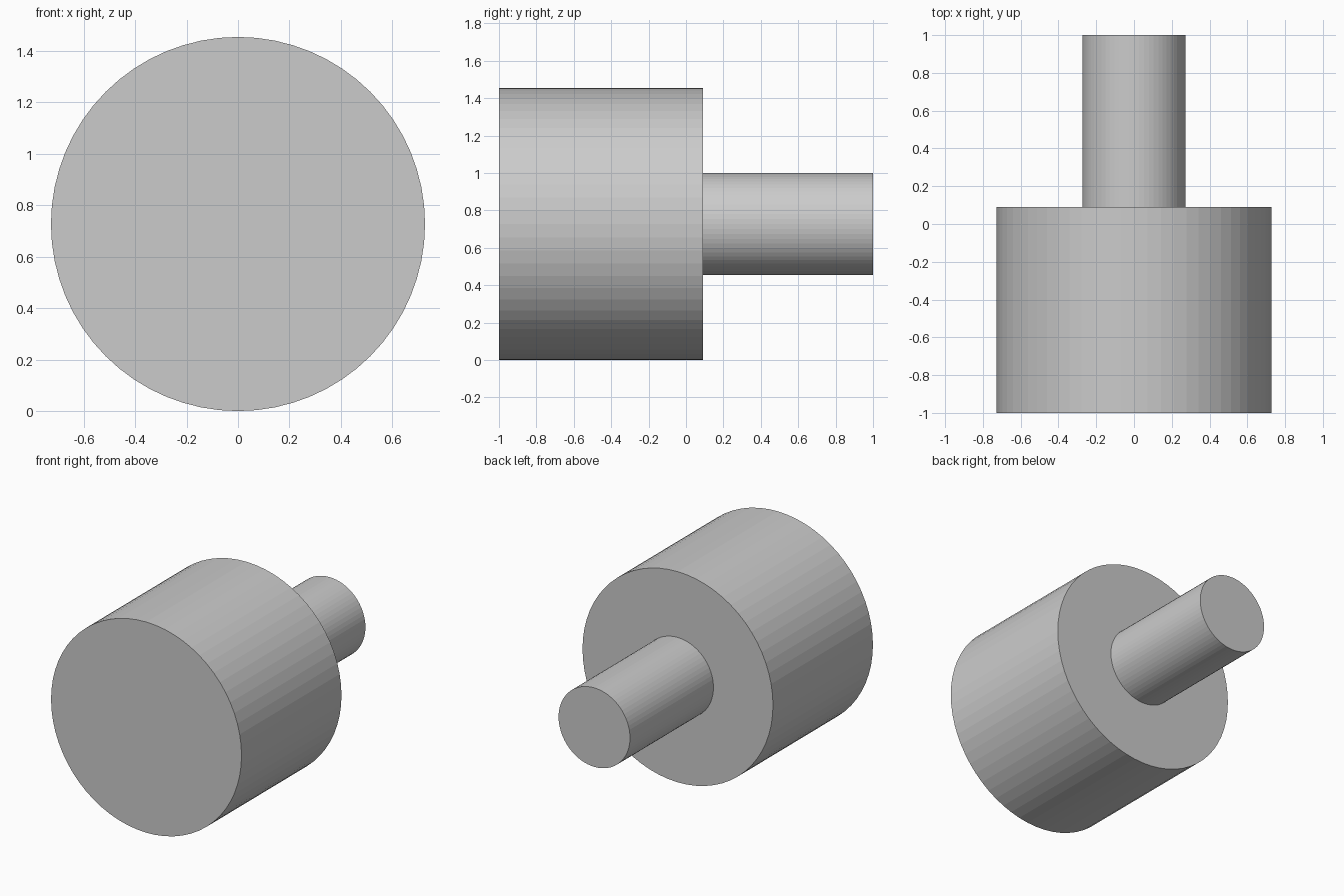
import bpy, bmesh
from math import pi

if "Cube" in bpy.data.objects:
    bpy.data.objects.remove(bpy.data.objects["Cube"])

SIDES = 64
R_HEAD, R_SHAFT, Y_STEP = 0.727, 0.2727, 0.09

# Half section of the stepped pin: (radius, y)
profile = [(R_HEAD, -1), (R_HEAD, Y_STEP), (R_SHAFT, Y_STEP), (R_SHAFT, 1)]

# Revolve the section around the y axis
bm = bmesh.new()
verts = [bm.verts.new((0, y, r)) for r, y in profile]
edges = [bm.edges.new(pair) for pair in zip(verts, verts[1:])]
bmesh.ops.spin(bm, geom=verts + edges, cent=(0, 0, 0), axis=(0, 1, 0),
               angle=2 * pi, steps=SIDES, use_merge=False)
bmesh.ops.remove_doubles(bm, verts=bm.verts, dist=1e-4)

# Close the front and back ends with flat discs
bmesh.ops.holes_fill(bm, edges=[e for e in bm.edges if e.is_boundary], sides=0)
bmesh.ops.recalc_face_normals(bm, faces=bm.faces)

mesh = bpy.data.meshes.new("stepped_pin")
bm.to_mesh(mesh)
bm.free()
pin = bpy.data.objects.new("stepped_pin", mesh)
pin.location.z = R_HEAD
bpy.context.collection.objects.link(pin)
